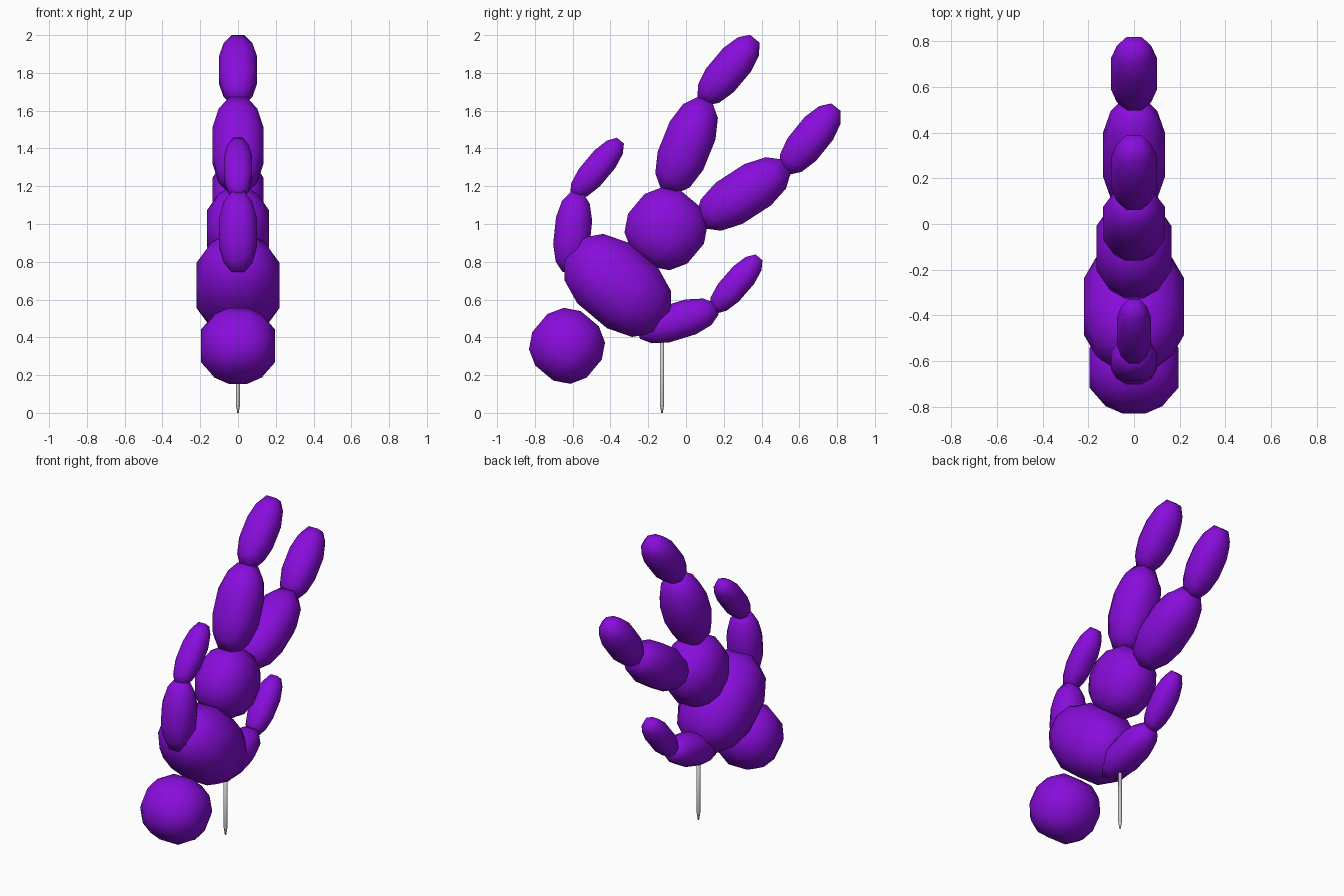
import bpy, bmesh
from math import radians, cos, sin, pi
from mathutils import Vector

if "Cube" in bpy.data.objects:
    bpy.data.objects.remove(bpy.data.objects["Cube"])

purple = bpy.data.materials.new("purple")
purple.diffuse_color = (0.25, 0.004, 0.72, 1)
purple.use_nodes = True
purple.node_tree.nodes["Principled BSDF"].inputs["Base Color"].default_value = purple.diffuse_color


def finish(bm, name, mat=None):
    bmesh.ops.recalc_face_normals(bm, faces=bm.faces)
    for f in bm.faces:
        f.smooth = True
    me = bpy.data.meshes.new(name)
    bm.to_mesh(me)
    bm.free()
    ob = bpy.data.objects.new(name, me)
    bpy.context.collection.objects.link(ob)
    if mat:
        me.materials.append(mat)
    return ob


def ball(name, y, z, size, tilt):
    """Low-poly ball (rounded 3x3 cube), stretched and leaned towards +y."""
    bm = bmesh.new()
    bmesh.ops.create_cube(bm, size=2)
    bmesh.ops.subdivide_edges(bm, edges=bm.edges[:], cuts=2, use_grid_fill=True)
    sx, sy, sz = size[0] / 0.905, size[1] / 0.94, size[2] / 0.94
    for v in bm.verts:
        n = v.co.normalized()
        v.co = Vector((n.x * sx, n.y * sy, n.z * sz))
    ob = finish(bm, name, purple)
    ob.location = (0, y, z)
    ob.rotation_euler.x = -radians(tilt)


# head, body and hips
ball("head", -0.63, 0.355, (0.195, 0.195, 0.195), 40)
ball("torso", -0.362, 0.675, (0.22, 0.32, 0.218), 40)
ball("hips", -0.106, 0.975, (0.165, 0.213, 0.213), 40)

# limbs: name, y, z, thickness, half length, lean from vertical
limbs = [
    ("upper_leg_a", 0.003, 1.415, 0.135, 0.27, 22),
    ("lower_leg_a", 0.225, 1.815, 0.10, 0.225, 40),
    ("upper_leg_b", 0.304, 1.159, 0.135, 0.28, 57),
    ("lower_leg_b", 0.658, 1.45, 0.10, 0.225, 39),
    ("upper_arm_a", -0.60, 0.955, 0.10, 0.222, 6),
    ("forearm_a", -0.471, 1.294, 0.075, 0.20, 40),
    ("upper_arm_b", -0.045, 0.487, 0.10, 0.226, 73),
    ("forearm_b", 0.265, 0.683, 0.075, 0.193, 41),
]
for name, y, z, r, half, tilt in limbs:
    ball(name, y, z, (r, r, half), tilt)

# pointed support pin, turned from a short profile
bm = bmesh.new()
profile = [(0.004, 0), (0.011, 0.045), (0.011, 0.45)]
n = 12
rings = [[bm.verts.new((r * cos(2 * pi * i / n), r * sin(2 * pi * i / n), z))
          for i in range(n)] for r, z in profile]
for a, b in zip(rings, rings[1:]):
    for i in range(n):
        j = (i + 1) % n
        bm.faces.new((a[i], a[j], b[j], b[i]))
bm.faces.new(rings[0])
bm.faces.new(rings[-1])
pin = finish(bm, "support_pin")
pin.location.y = -0.127
